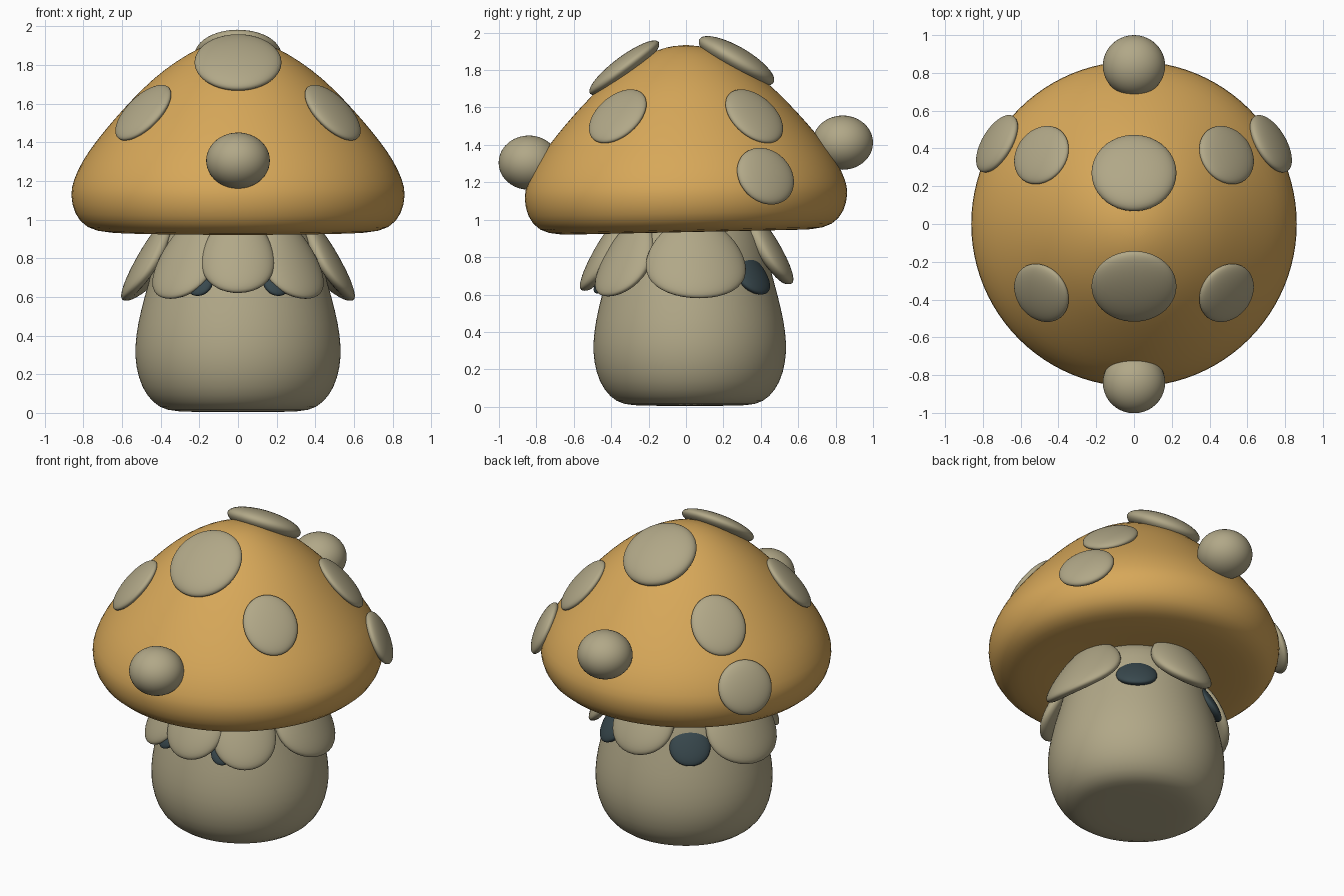
import bpy
import bmesh
from math import cos, sin, pi, radians, atan2, hypot, copysign
from mathutils import Vector, Matrix

cube = bpy.data.objects.get("Cube")
if cube:
    bpy.data.objects.remove(cube, do_unlink=True)


def make_material(name, colour):
    mat = bpy.data.materials.new(name)
    mat.use_nodes = True
    mat.diffuse_color = (*colour, 1)
    bsdf = mat.node_tree.nodes["Principled BSDF"]
    bsdf.inputs["Base Color"].default_value = (*colour, 1)
    bsdf.inputs["Roughness"].default_value = 0.8
    return mat


ORANGE = make_material("warm orange", (0.68, 0.39, 0.10))
CREAM = make_material("cream", (0.44, 0.39, 0.245))
SLATE = make_material("dark slate", (0.04, 0.065, 0.075))


def finish(bm, name, mat, subdivide=0):
    """Turn a bmesh into a smooth shaded object."""
    bmesh.ops.recalc_face_normals(bm, faces=bm.faces)
    mesh = bpy.data.meshes.new(name)
    bm.to_mesh(mesh)
    bm.free()
    mesh.materials.append(mat)
    for poly in mesh.polygons:
        poly.use_smooth = True
    obj = bpy.data.objects.new(name, mesh)
    bpy.context.collection.objects.link(obj)
    if subdivide:
        mod = obj.modifiers.new("Smooth", "SUBSURF")
        mod.levels = mod.render_levels = subdivide
    return obj


def lathe(profile, segments=48):
    """Spin (radius, height) points round the z axis; both ends meet the axis."""
    bm = bmesh.new()
    verts = [bm.verts.new((r, 0, z)) for r, z in profile]
    edges = [bm.edges.new(pair) for pair in zip(verts, verts[1:])]
    bmesh.ops.spin(bm, geom=verts + edges, cent=(0, 0, 0), axis=(0, 0, 1),
                   angle=2 * pi, steps=segments, use_duplicate=False)
    bmesh.ops.remove_doubles(bm, verts=bm.verts, dist=0.0005)
    return bm


def blob(name, mat, matrix):
    """Ellipsoid placed by a matrix."""
    bm = bmesh.new()
    bmesh.ops.create_icosphere(bm, subdivisions=4, radius=1, matrix=matrix)
    return finish(bm, name, mat)


# Cap, with its rim slightly raised at the back
DOME = [(0.87, 1.13), (0.855, 1.2), (0.81, 1.3), (0.74, 1.4), (0.65, 1.51),
        (0.55, 1.62), (0.44, 1.73), (0.32, 1.82), (0.2, 1.89), (0.1, 1.925),
        (0, 1.935)]
UNDERSIDE = [(0, 0.96), (0.3, 0.955), (0.5, 0.935), (0.68, 0.93),
             (0.79, 0.955), (0.85, 1.03)]
bm = lathe(UNDERSIDE + DOME)
for v in bm.verts:
    v.co.z += 0.022 * v.co.y * max(0, 1.9 - v.co.z)
finish(bm, "cap", ORANGE, 1)

# Stem
STEM = [(0, 0.005), (0.25, 0.005), (0.37, 0.01), (0.44, 0.05), (0.5, 0.13),
        (0.53, 0.24), (0.535, 0.34), (0.52, 0.46), (0.485, 0.6),
        (0.45, 0.72), (0.42, 0.85), (0.37, 0.95), (0.3, 1.0), (0, 1.0)]
bm = lathe(STEM)
for v in bm.verts:
    v.co.y = v.co.y * 0.97 + 0.02
finish(bm, "stem", CREAM, 1)


# Spots lying flat on the dome
def spot(name, x, y, across, along, bulge):
    radius = hypot(x, y)
    for (r0, z0), (r1, z1) in zip(DOME, DOME[1:]):
        if r1 <= radius <= r0:
            z = z0 + (z1 - z0) * (r0 - radius) / (r0 - r1)
            slope = Vector((r0 - r1, z1 - z0)).normalized()
            break
    a = atan2(y, x)
    normal = Vector((cos(a) * slope.y, sin(a) * slope.y, slope.x))
    side = Vector((-sin(a), cos(a), 0))
    up = normal.cross(side)
    basis = Matrix((side * across, up * along, normal * bulge)).transposed()
    blob(name, CREAM, Matrix.Translation((x, y, z)) @ basis.to_4x4())


spot("front_top_spot", 0, -0.33, 0.225, 0.23, 0.06)
spot("back_top_spot", 0, 0.27, 0.225, 0.23, 0.075)
for label, s in (("left", 1), ("right", -1)):
    spot(f"front_{label}_spot", s * 0.49, -0.365, 0.165, 0.19, 0.045)
    spot(f"back_{label}_spot", s * 0.49, 0.365, 0.165, 0.19, 0.045)
    spot(f"side_{label}_spot", s * 0.725, 0.425, 0.17, 0.165, 0.05)

# Round knobs at front and back of the cap
for name, y, z in (("front_knob", -0.84, 1.305), ("back_knob", 0.838, 1.412)):
    blob(name, CREAM, Matrix.Translation((0, y, z))
         @ Matrix.Diagonal((0.165, 0.162, 0.145, 1)))


# Petals of the collar: ellipsoids wrapped round the flaring neck
def petal(name, mat, angle, height, half_width, half_height, thick, offset):
    bm = bmesh.new()
    bmesh.ops.create_icosphere(bm, subdivisions=4, radius=1)
    for v in bm.verts:
        u, w, h = v.co
        a = radians(angle) + u * half_width / 0.5
        z = height + h * half_height
        r = 0.37 + (0.95 - z) * 0.55 + offset
        r += copysign(abs(w) ** 0.75, w) * thick
        v.co = (r * cos(a), r * sin(a), z)
    finish(bm, name, mat)


petal("front_petal", CREAM, -90, 0.83, 0.215, 0.21, 0.07, -0.01)
petal("back_petal", CREAM, 90, 0.85, 0.23, 0.195, 0.07, 0.015)
for label, s in (("left", 1), ("right", -1)):
    def mirrored(angle):
        return 90 + s * (angle - 90)
    petal(f"front_{label}_petal", CREAM, mirrored(-50), 0.8, 0.215, 0.21, 0.06, -0.025)
    petal(f"side_{label}_petal", CREAM, mirrored(7), 0.795, 0.29, 0.215, 0.065, 0.01)
    # Dark pieces tucked into the gaps
    petal(f"back_{label}_gap", SLATE, mirrored(52), 0.71, 0.135, 0.11, 0.045, -0.055)
    petal(f"front_{label}_gap", SLATE, mirrored(-66), 0.67, 0.07, 0.065, 0.035, -0.045)
